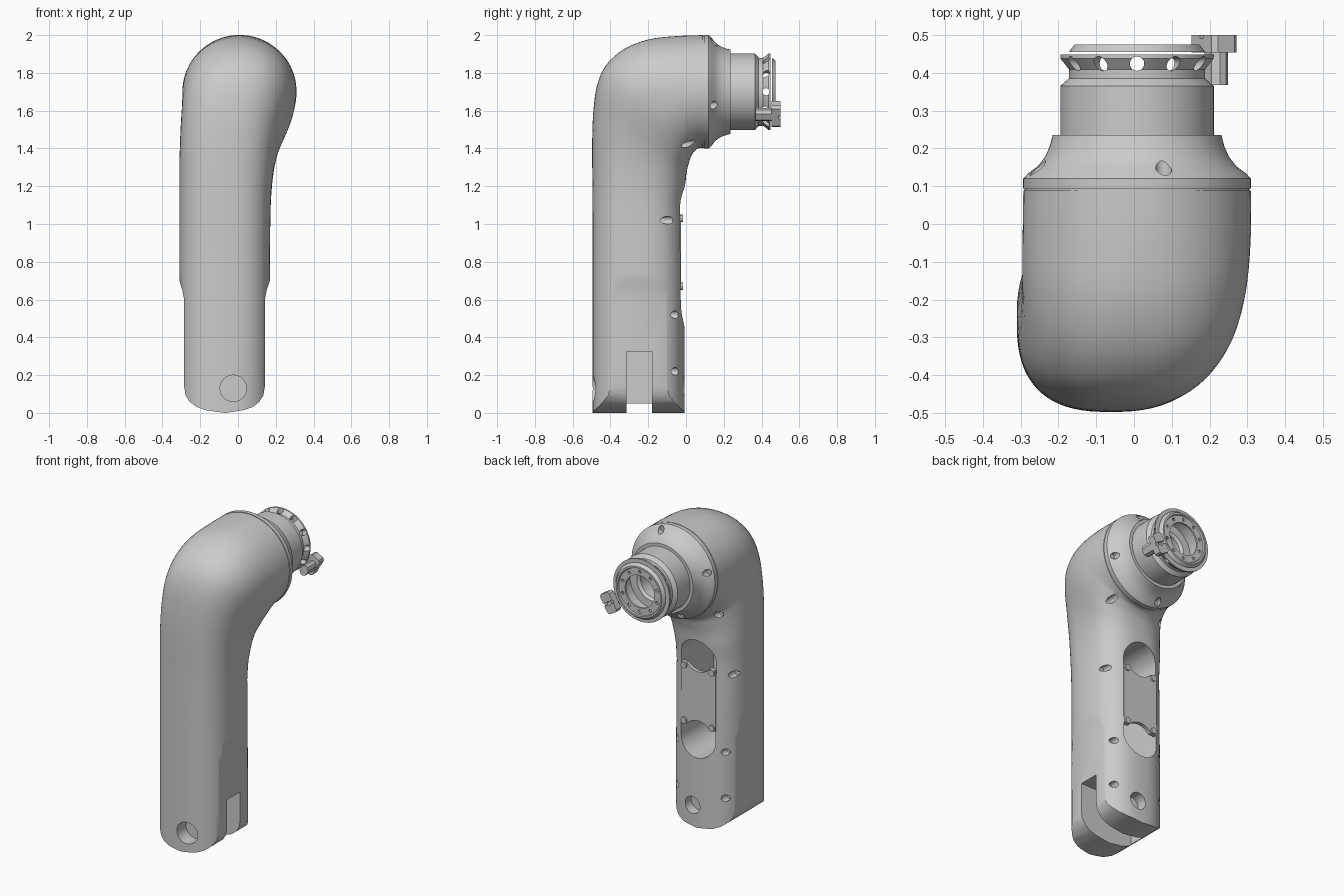
import bpy, bmesh, math
from mathutils import Matrix

if "Cube" in bpy.data.objects:
    bpy.data.objects.remove(bpy.data.objects["Cube"])

CX, CZ = 0.008, 1.7          # axis of the output joint (along y)
AX = -0.07                   # centre of the arm tube in x


def finish(name, bm):
    bmesh.ops.recalc_face_normals(bm, faces=bm.faces)
    me = bpy.data.meshes.new(name)
    bm.to_mesh(me)
    bm.free()
    ob = bpy.data.objects.new(name, me)
    bpy.context.collection.objects.link(ob)
    return ob


def loft(name, rings, cap=True, wrap=False):
    bm = bmesh.new()
    rows = [[bm.verts.new(p) for p in r] for r in rings]
    n = len(rows[0])
    pairs = list(zip(rows, rows[1:])) + ([(rows[-1], rows[0])] if wrap else [])
    for a, b in pairs:
        for i in range(n):
            j = (i + 1) % n
            bm.faces.new((a[i], a[j], b[j], b[i]))
    if cap:
        bm.faces.new(rows[0])
        bm.faces.new(rows[-1])
    return finish(name, bm)


def prism(name, pts, y0, y1):
    return loft(name, [[(x, y, z) for x, z in pts] for y in (y0, y1)])


def circle(x, z, r, n=32):
    return [(x + r * math.cos(2 * math.pi * i / n), z + r * math.sin(2 * math.pi * i / n)) for i in range(n)]


def rect(x0, x1, z0, z1):
    return [(x0, z0), (x1, z0), (x1, z1), (x0, z1)]


def revolve(name, profile, n=72):
    return loft(name, [[(x, y, z) for x, z in circle(CX, CZ, r, n)] for r, y in profile], cap=False, wrap=True)


def boolean(ob, cutter, op='DIFFERENCE'):
    m = ob.modifiers.new('cut', 'BOOLEAN')
    m.operation, m.object, m.solver = op, cutter, 'EXACT'
    bpy.context.view_layer.objects.active = ob
    bpy.ops.object.modifier_apply(modifier=m.name)
    bpy.data.objects.remove(cutter)


def smooth(ob, angle=32):
    bpy.ops.object.select_all(action='DESELECT')
    ob.select_set(True)
    bpy.context.view_layer.objects.active = ob
    bpy.ops.object.shade_smooth_by_angle(angle=math.radians(angle))


# Elbow housing: outer y,z / inner y,z / x centre / half width / superellipse power
S = [(-.494, -.1, -.008, -.1, AX, .24, 2.6), (-.494, .4, -.008, .4, AX, .24, 2.6),
     (-.494, .85, -.012, .85, AX, .24, 2.6), (-.495, 1.15, -.015, 1.08, -.068, .242, 2.6),
     (-.497, 1.4, -.005, 1.19, -.06, .25, 2.6), (-.492, 1.58, .003, 1.27, -.045, .262, 2.55),
     (-.472, 1.73, .016, 1.325, -.025, .277, 2.5), (-.424, 1.84, .03, 1.365, -.008, .289, 2.4),
     (-.33, 1.925, .05, 1.39, .002, .297, 2.3), (-.2, 1.977, .065, 1.40, .006, .301, 2.15),
     (-.05, 1.995, .078, 1.402, .008, .302, 2.05), (.088, 2.0, .088, 1.4, .008, .301, 2)]


def catmull(i, t):
    p = [S[max(0, min(len(S) - 1, i + k))] for k in (-1, 0, 1, 2)]
    return [.5 * (2 * b + (c - a) * t + (2 * a - 5 * b + 4 * c - d) * t * t + (3 * b - a - 3 * c + d) * t ** 3)
            for a, b, c, d in zip(*p)]


rings = []
for k in range((len(S) - 1) * 4 + 1):
    i = min(k // 4, len(S) - 2)
    oy, oz, iy, iz, cx, hw, n = catmull(i, k / 4 - i)
    ring = []
    for j in range(72):
        a = 2 * math.pi * (j + .5) / 72
        c, s = [math.copysign(abs(v) ** (2 / n), v) for v in (math.cos(a), math.sin(a))]
        ring.append((cx + hw * s, (oy + iy) / 2 + c / 2 * (oy - iy), (oz + iz) / 2 + c / 2 * (oz - iz)))
    rings.append(ring)
body = loft('elbow_housing', rings)

# Trim the lower arm to flat flanks and a rounded foot
trim = [(-.285, .6), (-.285, .14), (-.277, .092), (-.255, .058), (-.22, .032), (-.17, .014), (-.07, 0),
        (.03, .014), (.08, .032), (.112, .058), (.134, .092), (.142, .14), (.142, .6), (.152, .65), (.175, .72),
        (.6, .72), (.6, 2.3), (-.6, 2.3), (-.6, .72), (-.315, .72), (-.295, .65)]
boolean(body, prism('trim', trim, -1, 1), 'INTERSECT')

# Fork slot, open at the foot and on the right flank
boolean(body, prism('slot', rect(-.24, .4, -.2, .325), -.315, -.18))
boolean(body, prism('slot_low', rect(-.5, .5, -.3, .05), -.315, -.18))

# Pin holes in both prongs
boolean(body, prism('pin_front', circle(-.025, .13, .07, 48), -.6, -.40))
boolean(body, prism('pin_back', circle(-.04, .14, .055, 48), -.075, .2))

# Long service window
pts = []
for i in range(34):
    a = math.pi * (i % 17) / 16 + (math.pi if i > 16 else 0)
    pts.append((AX + .125 * math.cos(a), (1.10 if i < 17 else .58) + .125 * math.sin(a)))
boolean(body, prism('window', pts, -.36, .3))

# Screw spot faces on the back corners
for s in (-1, 1):
    for z, dx, y in ((.22, .175, -.1), (.52, .175, -.1), (1.02, .205, -.14)):
        boolean(body, prism('spot', circle(AX + s * dx, z, .021, 20), y, .05))
    boolean(body, prism('spot', circle(-.02 + s * .2, 1.425, .021, 20), -.06, .08))
smooth(body)

# Window plate with scalloped ends and corner screws
plate = prism('window_plate', rect(AX - .124, AX + .124, .65, 1.05), -.05, -.026)
for z in (.585, 1.115):
    boolean(plate, prism('scallop', circle(AX, z, .105, 48), -.2, .1))
smooth(plate)
for s in (-1, 1):
    for z in (.67, 1.03):
        smooth(prism('plate_screw', circle(AX + s * .1, z, .02, 20), -.05, -.016))

# Conical collar with screw holes
collar = revolve('collar', [(.1, .08), (.297, .08), (.297, .094), (.301, .094), (.301, .12), (.288, .134),
                            (.262, .153), (.243, .178), (.231, .205), (.223, .235), (.1, .235)])
for k in range(4):
    a = math.radians(75 + 90 * k)
    boolean(collar, prism('hole', circle(CX + .272 * math.cos(a), CZ + .272 * math.sin(a), .021, 20), .12, .3))
smooth(collar)

# Neck with a flared, radially drilled rim
neck = revolve('neck', [(.165, .22), (.203, .22), (.203, .365), (.18, .385), (.18, .408), (.203, .437),
                        (.203, .448), (.168, .448), (.165, .41)])
for k in range(6):
    drill = prism('drill', circle(0, 0, .019, 20), -.4, .4)
    drill.matrix_world = Matrix.Translation((CX, .424, CZ)) @ Matrix.Rotation(math.radians(30 * k), 4, 'Y') \
        @ Matrix.Rotation(math.pi / 2, 4, 'X')
    bpy.context.view_layer.update()
    boolean(neck, drill)
smooth(neck)
smooth(revolve('bore_seat', [(.1, .23), (.17, .23), (.17, .33), (.115, .33), (.1, .315)]))

# Output flange with a bolt circle, standing just clear of the neck
flange = revolve('output_flange', [(.105, .455), (.18, .455), (.165, .475), (.154, .475), (.15, .466), (.105, .466)])
for k in range(10):
    a = 2 * math.pi * (k + .5) / 10
    boolean(flange, prism('bolt', circle(CX + .13 * math.cos(a), CZ + .13 * math.sin(a), .01, 14), .44, .5))
smooth(flange)


# Clamp on the lower right of the flange, turned 30 degrees about the joint axis
def clamp_part(name, r, length, width, ch, y0, y1):
    l, w = length / 2, width / 2
    pts = [(r - l, -w + ch), (r - l + ch, -w), (r + l - ch, -w), (r + l, -w + ch),
           (r + l, w - ch), (r + l - ch, w), (r - l + ch, w), (r - l, w - ch)]
    c, s = math.cos(math.radians(-30)), math.sin(math.radians(-30))
    return prism(name, [(CX + x * c - z * s, CZ + x * s + z * c) for x, z in pts], y0, y1)


block = clamp_part('clamp_block', .235, .075, .13, .012, .453, .5)
boolean(block, clamp_part('groove', .235, .2, .016, .001, .49, .6))
boolean(block, prism('clamp_hole', circle(.21, 1.58, .014, 16), .4, .6))
smooth(block)
smooth(clamp_part('clamp_foot', .242, .05, .07, .016, .368, .455))
